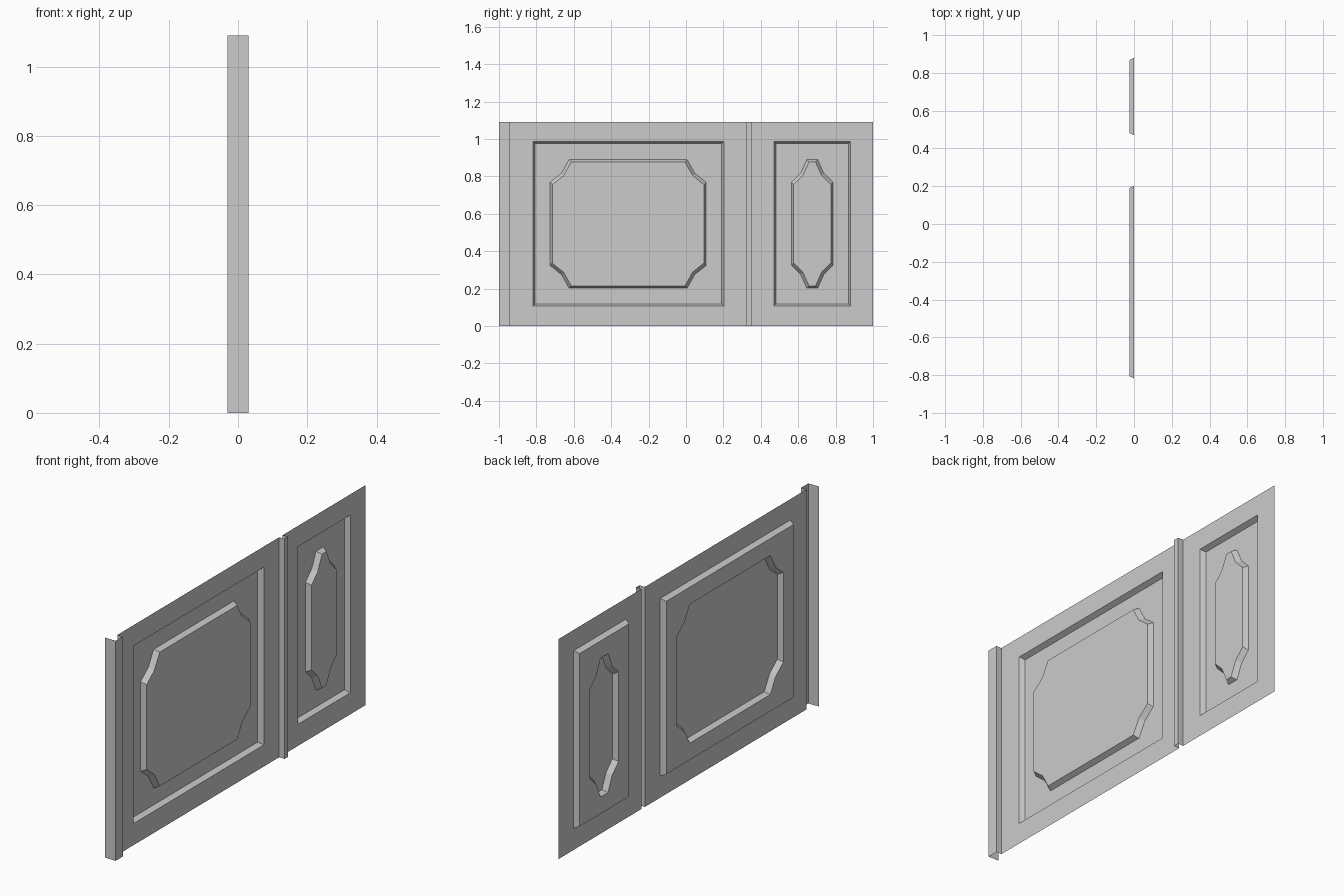
import bpy, bmesh

if "Cube" in bpy.data.objects:
    bpy.data.objects.remove(bpy.data.objects["Cube"])

H = 1.09       # wall height
DEPTH = -0.025  # recess depth
BEV = 0.012     # bevel width seen from the front


def finish(bm, name):
    mesh = bpy.data.meshes.new(name)
    bm.to_mesh(mesh)
    bm.free()
    obj = bpy.data.objects.new(name, mesh)
    bpy.context.collection.objects.link(obj)


def rect(y0, y1, z0, z1, inset=0):
    return [(y0 + inset, z0 + inset), (y1 - inset, z0 + inset),
            (y1 - inset, z1 - inset), (y0 + inset, z1 - inset)]


def notched(y0, y1, z0, z1, cy, cz, inset=0):
    """Rectangle with scooped-in corners, 12 points counter-clockwise."""
    a, b = (y0 + y1) / 2, (z0 + z1) / 2
    hy, hz = (y1 - y0) / 2 - inset, (z1 - z0) / 2 - inset
    pts = []
    for sy, sz, rev in ((-1, -1, 0), (1, -1, 1), (1, 1, 0), (-1, 1, 1)):
        corner = [(hy, hz - cz), (hy - 0.6 * cy, hz - 0.6 * cz), (hy - cy, hz)]
        if rev:
            corner.reverse()
        pts += [(a + sy * p, b + sz * q) for p, q in corner]
    return pts


def loop(bm, pts, x):
    vs = [bm.verts.new((x, y, z)) for y, z in pts]
    return vs, [bm.edges.new((vs[i - 1], vs[i])) for i in range(len(vs))]


def flat(bm, *loops):
    edges = [e for l in loops for e in l[1]]
    bmesh.ops.triangle_fill(bm, edges=edges, use_beauty=True, normal=(1, 0, 0))


def slope(bm, outer, inner):
    a, b = outer[0], inner[0]
    for i in range(len(a)):
        bm.faces.new((a[i - 1], a[i], b[i], b[i - 1]))


def wall_bay(name, y0, y1, frame, field):
    bm = bmesh.new()
    border = loop(bm, rect(y0, y1, 0, H), 0)
    f_out = loop(bm, rect(*frame), 0)
    f_in = loop(bm, rect(*frame, inset=BEV), DEPTH)
    p_out = loop(bm, notched(*field), DEPTH)
    p_in = loop(bm, notched(*field, inset=BEV), 0)
    flat(bm, border, f_out)          # wall around the recess
    flat(bm, f_in, p_out)            # recess floor
    slope(bm, f_out, f_in)
    slope(bm, p_out, p_in)
    bm.faces.new(p_in[0])            # raised field
    bm.normal_update()
    bmesh.ops.reverse_faces(bm, faces=[f for f in bm.faces if f.normal.x < 0])
    finish(bm, name)


def strip(name, profile):
    """Open vertical moulding from an (x, y) profile."""
    bm = bmesh.new()
    low = [bm.verts.new((x, y, 0)) for x, y in profile]
    top = [bm.verts.new((x, y, H)) for x, y in profile]
    for i in range(len(profile) - 1):
        bm.faces.new((low[i], low[i + 1], top[i + 1], top[i]))
    finish(bm, name)


# Wall bays with recessed frame and raised field
wall_bay("wide_panel", -0.945, 0.322, (-0.818, 0.202, 0.107, 0.987),
         (-0.727, 0.108, 0.202, 0.89, 0.102, 0.122))
wall_bay("narrow_panel", 0.35, 1.0, (0.47, 0.88, 0.107, 0.987),
         (0.564, 0.786, 0.202, 0.89, 0.082, 0.122))

# Vertical trim
strip("end_post", [(-0.03, -1), (0.03, -1), (0.03, -0.945), (0, -0.945)])
strip("middle_batten", [(0, 0.322), (0.03, 0.322), (0.03, 0.35), (0, 0.35)])
